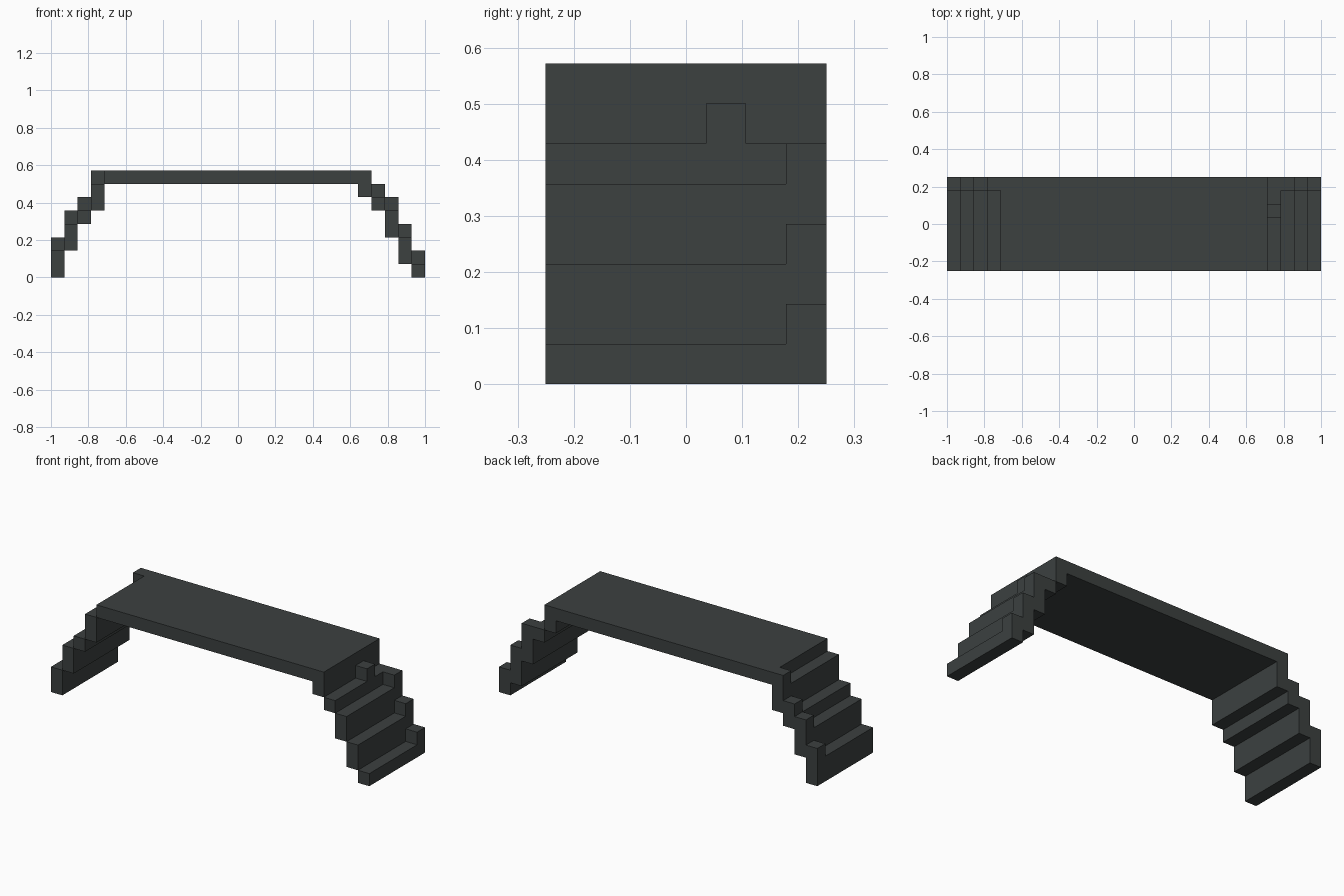
import bpy, bmesh
from mathutils import Vector

if "Cube" in bpy.data.objects:
    bpy.data.objects.remove(bpy.data.objects["Cube"])

U = 2 / 28                      # block size: 28 x 7 x 8 blocks
DEPTH = 7

slate = bpy.data.materials.new("dark_slate")
slate.diffuse_color = (0.045, 0.052, 0.051, 1)
slate.use_nodes = True
slate.node_tree.nodes["Principled BSDF"].inputs["Base Color"].default_value = slate.diffuse_color


def block(x0, x1, y0, y1, z0, z1):
    return {(x, y, z) for x in range(x0, x1) for y in range(y0, y1) for z in range(z0, z1)}


def steps(columns):
    """Each column: x, bottom, tread height, height of the raised back edge."""
    cells = set()
    for x, bottom, tread, back in columns:
        cells |= block(x, x + 1, 0, DEPTH - 1, bottom, tread)
        cells |= block(x, x + 1, DEPTH - 1, DEPTH, bottom, back)
    return cells


parts = {
    # flat walkway with a lip under its right end
    "deck": block(4, 24, 0, DEPTH, 7, 8) | block(23, 24, 0, DEPTH, 6, 7),
    "left_steps": steps([(0, 0, 2, 3), (1, 2, 4, 5), (2, 4, 5, 6), (3, 5, 7, 8)]),
    # right flight, with a single loose block on its top tread
    "right_steps": steps([(24, 5, 6, 6), (25, 3, 5, 6), (26, 1, 3, 4), (27, 0, 1, 2)])
    | block(24, 25, 4, 5, 6, 7),
}
solid = set().union(*parts.values())


def build(name, cells):
    """Skin the exposed sides of the blocks and merge flat areas."""
    bm = bmesh.new()
    for cell in sorted(cells):
        for axis in range(3):
            for side in (0, 1):
                near = list(cell)
                near[axis] += 2 * side - 1
                if tuple(near) in solid:
                    continue
                corners = []
                for a, b in ((0, 0), (1, 0), (1, 1), (0, 1)):
                    p = Vector(cell)
                    p[axis] += side
                    p[(axis + 1) % 3] += a
                    p[(axis + 2) % 3] += b
                    corners.append(bm.verts.new((p - Vector((14, DEPTH / 2, 0))) * U))
                bm.faces.new(corners if side else corners[::-1])
    bmesh.ops.remove_doubles(bm, verts=bm.verts, dist=U * 0.01)
    bmesh.ops.dissolve_limit(bm, angle_limit=0.01, verts=bm.verts, edges=bm.edges)
    mesh = bpy.data.meshes.new(name)
    bm.to_mesh(mesh)
    bm.free()
    mesh.materials.append(slate)
    bpy.context.collection.objects.link(bpy.data.objects.new(name, mesh))


for part_name, part_cells in parts.items():
    build(part_name, part_cells)
